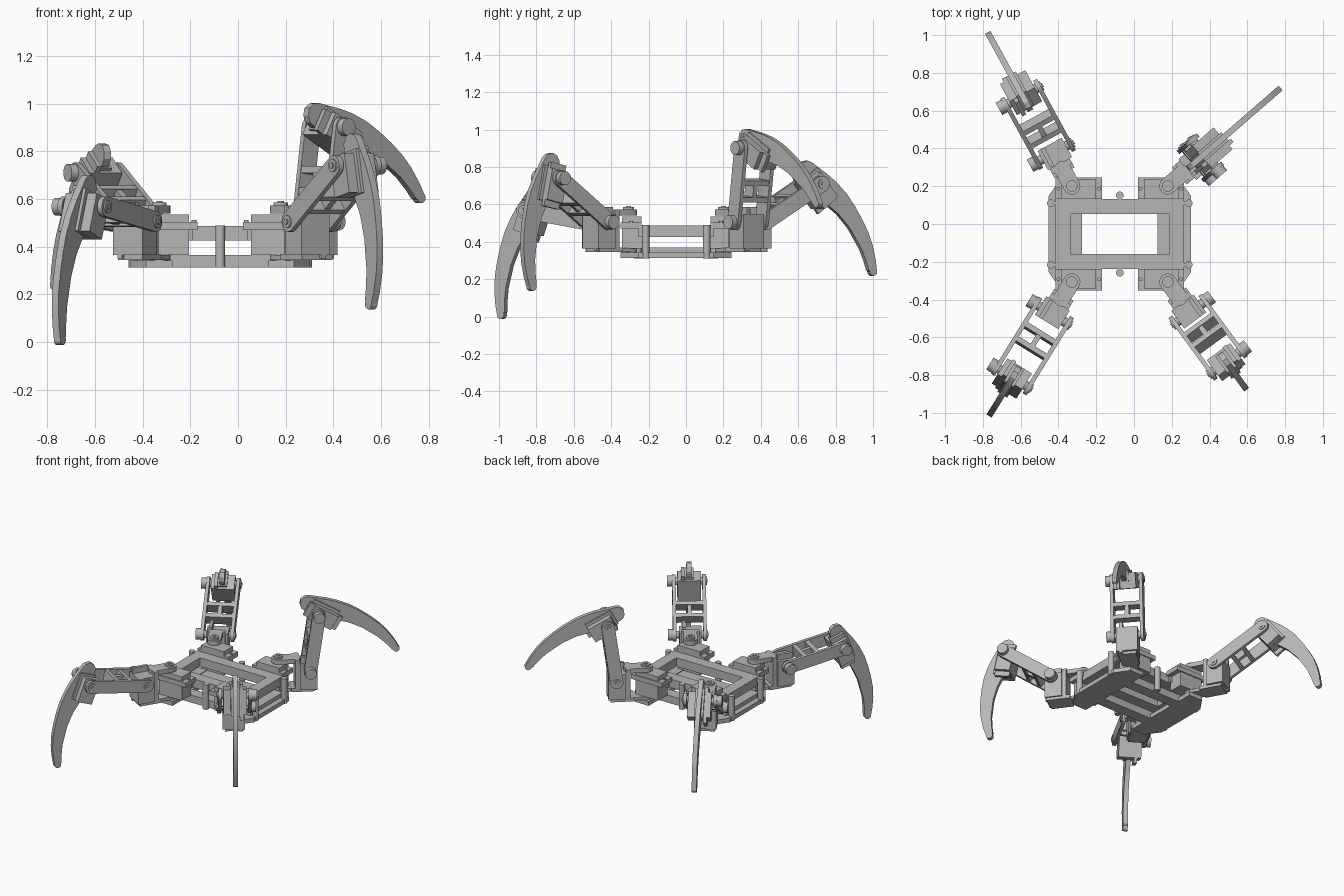
import bpy, bmesh
from math import radians, cos, sin, pi, atan2, hypot
from mathutils import Matrix, Vector

if "Cube" in bpy.data.objects:
    bpy.data.objects.remove(bpy.data.objects["Cube"])

grey = bpy.data.materials.new("plain_grey")
grey.use_nodes = True
grey.diffuse_color = (0.47, 0.47, 0.47, 1)
grey.node_tree.nodes["Principled BSDF"].inputs["Base Color"].default_value = grey.diffuse_color
made = []
I = Matrix.Identity(4)
T = Matrix.Translation


def finish(name, bm, mat):
    bmesh.ops.recalc_face_normals(bm, faces=bm.faces)
    mesh = bpy.data.meshes.new(name)
    bm.to_mesh(mesh)
    bm.free()
    mesh.materials.append(grey)
    ob = bpy.data.objects.new(name, mesh)
    ob.matrix_world = mat
    bpy.context.collection.objects.link(ob)
    made.append(ob)
    return ob


def box(name, mat, lo, hi):
    lo, hi = Vector(lo), Vector(hi)
    bm = bmesh.new()
    bmesh.ops.create_cube(bm, size=1)
    bmesh.ops.scale(bm, vec=hi - lo, verts=bm.verts)
    bmesh.ops.translate(bm, vec=(lo + hi) / 2, verts=bm.verts)
    return finish(name, bm, mat)


def cylinder(name, mat, at, radius, depth, axis="Z"):
    bm = bmesh.new()
    bmesh.ops.create_cone(bm, cap_ends=True, segments=24, radius1=radius, radius2=radius, depth=depth)
    turn = Matrix.Rotation(pi / 2, 4, "X") if axis == "Y" else I
    bmesh.ops.transform(bm, matrix=T(at) @ turn, verts=bm.verts)
    return finish(name, bm, mat)


def prism(name, mat, outline, low, high, axis="Z"):
    """Extrude an outline along Z (points are x, y) or along Y (points are x, z)."""
    bm = bmesh.new()
    place = (lambda a, b: (a, b, low)) if axis == "Z" else (lambda a, b: (a, low, b))
    face = bm.faces.new([bm.verts.new(place(a, b)) for a, b in outline])
    new = bmesh.ops.extrude_face_region(bm, geom=[face])["geom"]
    shift = (0, 0, high - low) if axis == "Z" else (0, high - low, 0)
    bmesh.ops.translate(bm, vec=shift, verts=[v for v in new if isinstance(v, bmesh.types.BMVert)])
    return finish(name, bm, mat)


def capsule(start, end, radius, n=10):
    arc = [pi / 2 + pi * i / n for i in range(n + 1)]
    return ([(start + radius * cos(a), radius * sin(a)) for a in arc]
            + [(end - radius * cos(a), -radius * sin(a)) for a in arc])


# ---- Body, drawn around its own centre
BODY = T((-0.075, -0.053, 0))
HIP_X, HIP_Y = 0.254, 0.254
for s, side in ((1, "left"), (-1, "right")):
    xs = sorted((s * 0.262, s * 0.34))
    box(f"top_rail_{side}", BODY, (xs[0], -0.185, 0.425), (xs[1], 0.185, 0.487))
    # lower end plate with clipped corners
    a, b, c, d, e = s * 0.2, s * 0.378, s * 0.31, 0.297, 0.2
    prism(f"lower_plate_{side}", BODY,
          [(a, -d), (c, -d), (b, -e), (b, e), (c, d), (a, d)], 0.312, 0.342)
    box(f"lower_rail_{side}", BODY, (xs[0], -0.185, 0.342), (xs[1], 0.185, 0.37))
for s, end in ((1, "back"), (-1, "front")):
    ys = sorted((s * 0.105, s * 0.185))
    box(f"top_beam_{end}", BODY, (-0.262, ys[0], 0.425), (0.262, ys[1], 0.487))
    box(f"lower_beam_{end}", BODY, (-0.262, ys[0], 0.312), (0.262, ys[1], 0.366))

# standoff posts with holed ears
for x, y in ((0.365, 0.163), (0.365, -0.163), (-0.365, 0.163), (-0.365, -0.163), (0, 0.205), (0, -0.205)):
    cylinder("standoff_post", BODY, (x, y, 0.4), 0.02, 0.177)
    inner = (x - 0.035 if x > 0 else x + 0.035, y) if x else (x, y * 0.85)
    for z in (0.325, 0.472):
        box("post_tab", BODY, (min(x, inner[0]) - 0.01, min(y, inner[1]) - 0.01, z - 0.013),
            (max(x, inner[0]) + 0.01, max(y, inner[1]) + 0.01, z + 0.013))

# hip servos in the four corners
for sx in (1, -1):
    for sy in (1, -1):
        corner = BODY @ Matrix.Diagonal((sx, sy, 1, 1))
        box("hip_servo", corner, (0.13, 0.185, 0.365), (0.31, 0.29, 0.535))
        box("hip_servo_flange", corner, (0.095, 0.185, 0.47), (0.34, 0.298, 0.503))
        box("hip_servo_cradle", corner, (0.115, 0.18, 0.425), (0.335, 0.2, 0.487))
        for x in (0.11, 0.325):
            cylinder("flange_screw", corner, (x, 0.24, 0.505), 0.01, 0.012)

# ---- Legs
CLAW = [(-0.1, 0.06), (-0.122, 0.045), (-0.135, 0.015), (-0.125, -0.015), (-0.1, -0.035),
        (0, -0.045), (0.1, -0.015), (0.22, 0.018), (0.32, 0.026), (0.45, 0.014), (0.52, -0.004),
        (0.57, -0.022), (0.605, -0.012), (0.61, 0.01), (0.55, 0.046), (0.48, 0.078),
        (0.41, 0.1), (0.33, 0.114), (0.25, 0.122), (0.169, 0.124), (0.09, 0.115), (0.023, 0.1)]
JOINT_R, JOINT_Z, FEMUR = 0.2, 0.505, 0.4


def leg(name, sx, sy, yaw, pitch, claw_pitch, s):
    hip = BODY @ T((sx * HIP_X, sy * HIP_Y, 0)) @ Matrix.Rotation(radians(yaw), 4, "Z")

    # hip bracket swinging around the upright axis
    arm = capsule(0, 0.1, 0.045)
    prism(name + "_hip_arm_top", hip, arm, 0.54, 0.572)
    prism(name + "_hip_arm_bottom", hip, arm, 0.345, 0.366)
    cylinder(name + "_hip_horn", hip, (0, 0, 0.575), 0.03, 0.02)
    cylinder(name + "_hip_screw", hip, (0, 0, 0.585), 0.013, 0.012)
    cylinder(name + "_hip_pivot", hip, (0, 0, 0.35), 0.04, 0.03)
    box(name + "_hip_bracket_wall", hip, (0.105, -0.06, 0.345), (0.135, 0.06, 0.572))
    box(name + "_hip_bracket_floor", hip, (0.08, -0.06, 0.345), (0.235, 0.06, 0.37))
    box(name + "_lift_servo", hip, (0.135, -0.075, 0.365), (0.25, 0.07, 0.545))
    ys = sorted((s * 0.03, s * 0.052))
    box(name + "_lift_servo_flange", hip, (0.14, ys[0], 0.35), (0.25, ys[1], 0.585))

    # upper leg: two side plates joined by a pair of cross walls
    femur = hip @ T((JOINT_R, 0, JOINT_Z)) @ Matrix.Rotation(-radians(pitch), 4, "Y")
    for side in (1, -1):
        ys = sorted((side * 0.087, side * 0.11))
        prism(name + "_upper_leg_plate", femur, capsule(0, FEMUR, 0.043), ys[0], ys[1], "Y")
        for x in (0, FEMUR):
            cylinder(name + "_joint_cap", femur, (x, side * 0.108, 0), 0.027, 0.018, "Y")
            cylinder(name + "_joint_screw", femur, (x, side * 0.117, 0), 0.012, 0.01, "Y")
            cylinder(name + "_joint_axle", femur, (x, side * 0.08, 0), 0.025, 0.03, "Y")
    for x in (0.125, 0.215):
        box(name + "_cross_wall", femur, (x - 0.014, -0.09, -0.04), (x + 0.014, 0.09, 0.04))
    box(name + "_cross_rib", femur, (0.125, -0.014, -0.035), (0.215, 0.014, 0.035))
    for x in (0, FEMUR):
        cylinder(name + "_joint_boss", femur, (x, s * 0.12, 0), 0.037, 0.045, "Y")

    # lower leg: knee servo and curved claw
    claw = femur @ T((FEMUR, 0, 0)) @ Matrix.Rotation(radians(pitch - claw_pitch), 4, "Y")
    box(name + "_knee_servo", claw, (-0.045, -0.078, -0.06), (0.125, 0.075, 0.045))
    ys = sorted((s * 0.03, s * 0.052))
    box(name + "_knee_servo_flange", claw, (-0.08, ys[0], -0.058), (0.16, ys[1], 0.043))
    box(name + "_claw_mount", claw, (-0.06, -0.03, -0.045), (0.13, 0.03, 0.065))
    prism(name + "_claw", claw, CLAW, -0.016, 0.016, "Y")
    cylinder(name + "_claw_tip", claw, (0.593, 0, -0.004), 0.022, 0.032, "Y")


leg("back_left_leg", 1, 1, 41, 82, -29.6, -1)
leg("back_right_leg", -1, 1, 118.7, 30.8, -52, 1)
leg("front_right_leg", -1, -1, 238.3, 9, -69.8, -1)
leg("front_left_leg", 1, -1, -53.8, 36, -78, 1)

# smooth round parts, keep edges sharp
bpy.ops.object.select_all(action="DESELECT")
for ob in made:
    ob.select_set(True)
bpy.context.view_layer.objects.active = made[0]
bpy.ops.object.shade_smooth_by_angle(angle=radians(30))
